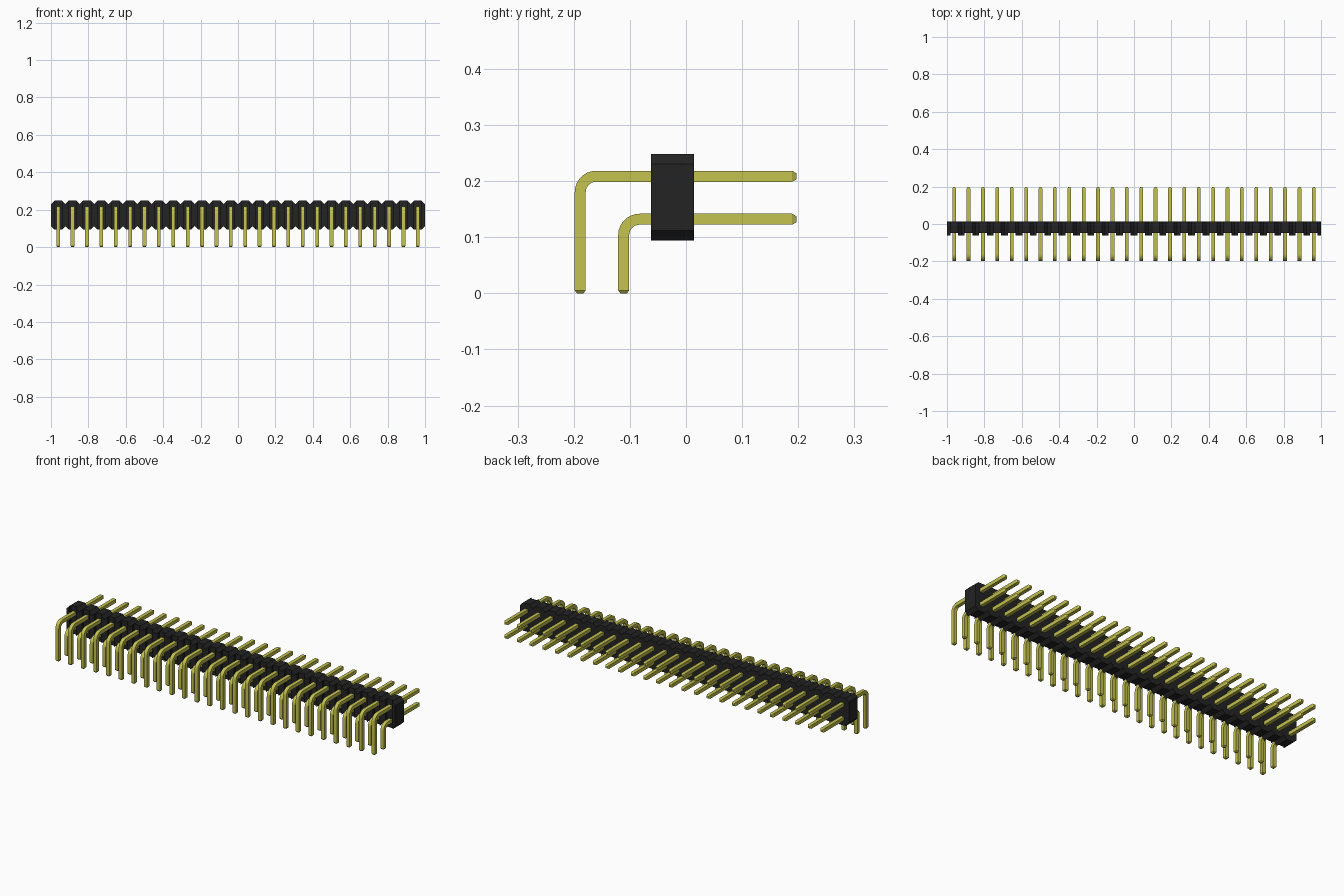
import bpy, bmesh, math

cube = bpy.data.objects.get("Cube")
if cube:
    bpy.data.objects.remove(cube, do_unlink=True)

COUNT = 26
PITCH = 2 / COUNT
X0 = -1 + PITCH / 2                 # first pin column
Y_FRONT, Y_RECESS, Y_BACK = -0.062, -0.049, 0.014
Z_LOW, Z_HIGH = 0.094, 0.248
CH = 0.018                          # chamfer between units
HALF = 0.0098                       # half thickness of a pin


def material(name, rgb):
    mat = bpy.data.materials.new(name)
    mat.use_nodes = True
    mat.diffuse_color = (*rgb, 1)
    bsdf = mat.node_tree.nodes["Principled BSDF"]
    bsdf.inputs["Base Color"].default_value = (*rgb, 1)
    bsdf.inputs["Roughness"].default_value = 0.5
    return mat


black = material("black plastic", (0.017, 0.017, 0.017))
gold = material("gold metal", (0.55, 0.54, 0.078))


def finish(name, bm, mat):
    bmesh.ops.recalc_face_normals(bm, faces=bm.faces)
    mesh = bpy.data.meshes.new(name)
    bm.to_mesh(mesh)
    bm.free()
    mesh.materials.append(mat)
    obj = bpy.data.objects.new(name, mesh)
    bpy.context.collection.objects.link(obj)
    return obj


def prism(bm, outline, y0, y1):
    """Extrude an x-z outline from y0 to y1."""
    a = [bm.verts.new((x, y0, z)) for x, z in outline]
    b = [bm.verts.new((x, y1, z)) for x, z in outline]
    bm.faces.new(a)
    bm.faces.new(b[::-1])
    for i in range(len(a)):
        j = (i + 1) % len(a)
        bm.faces.new((a[i], b[i], b[j], a[j]))


# Housing strip: a row of chamfered units cut as one outline
top, bottom = [(-1, Z_HIGH - CH)], [(-1, Z_LOW + CH)]
for i in range(COUNT):
    left, right = -1 + i * PITCH, -1 + (i + 1) * PITCH
    top += [(left + CH, Z_HIGH), (right - CH, Z_HIGH), (right, Z_HIGH - CH)]
    bottom += [(left + CH, Z_LOW), (right - CH, Z_LOW), (right, Z_LOW + CH)]
bm = bmesh.new()
prism(bm, bottom + top[::-1], Y_RECESS, Y_BACK)
finish("housing", bm, black)

# Front ribs at the unit boundaries, leaving a channel behind each pin column
bm = bmesh.new()
for i in range(COUNT + 1):
    x = -1 + i * PITCH
    rib = [(x, Z_LOW + CH)]
    if i < COUNT:
        rib += [(x + CH, Z_LOW), (x + CH, Z_HIGH)]
    rib += [(x, Z_HIGH - CH)]
    if i > 0:
        rib += [(x - CH, Z_HIGH), (x - CH, Z_LOW)]
    prism(bm, rib, Y_FRONT, Y_RECESS)
finish("front_ribs", bm, black)


def pin_row(name, y_leg, z_arm, y_tip=0.197, radius=0.028, steps=7):
    """Square wire from a foot on the ground, bent back to a tapered tip."""
    # each station: y, z, direction angle, section scale
    up = math.pi / 2
    path = [(y_leg, 0, up, 0.6), (y_leg, 0.005, up, 1)]
    for k in range(steps + 1):
        t = k / steps * up
        path.append((y_leg + radius * (1 - math.cos(t)),
                     z_arm - radius * (1 - math.sin(t)), up - t, 1))
    path += [(y_tip - 0.008, z_arm, 0, 1), (y_tip, z_arm, 0, 0.55)]
    bm = bmesh.new()
    rings = []
    for y, z, a, s in path:
        h = HALF * s
        rings.append([bm.verts.new((X0 + u * h, y - v * h * math.sin(a),
                                    z + v * h * math.cos(a)))
                      for u, v in ((-1, -1), (1, -1), (1, 1), (-1, 1))])
    for a, b in zip(rings, rings[1:]):
        for i in range(4):
            j = (i + 1) % 4
            bm.faces.new((a[i], a[j], b[j], b[i]))
    bm.faces.new(rings[0])
    bm.faces.new(rings[-1])
    obj = finish(name, bm, gold)
    bpy.ops.object.select_all(action='DESELECT')
    obj.select_set(True)
    bpy.context.view_layer.objects.active = obj
    bpy.ops.object.shade_smooth_by_angle(angle=math.radians(25))
    # repeat along the strip
    arr = obj.modifiers.new("row", 'ARRAY')
    arr.count = COUNT
    arr.use_relative_offset = False
    arr.use_constant_offset = True
    arr.constant_offset_displace = (PITCH, 0, 0)


pin_row("upper_pins", -0.1885, 0.2085)
pin_row("lower_pins", -0.111, 0.132)
